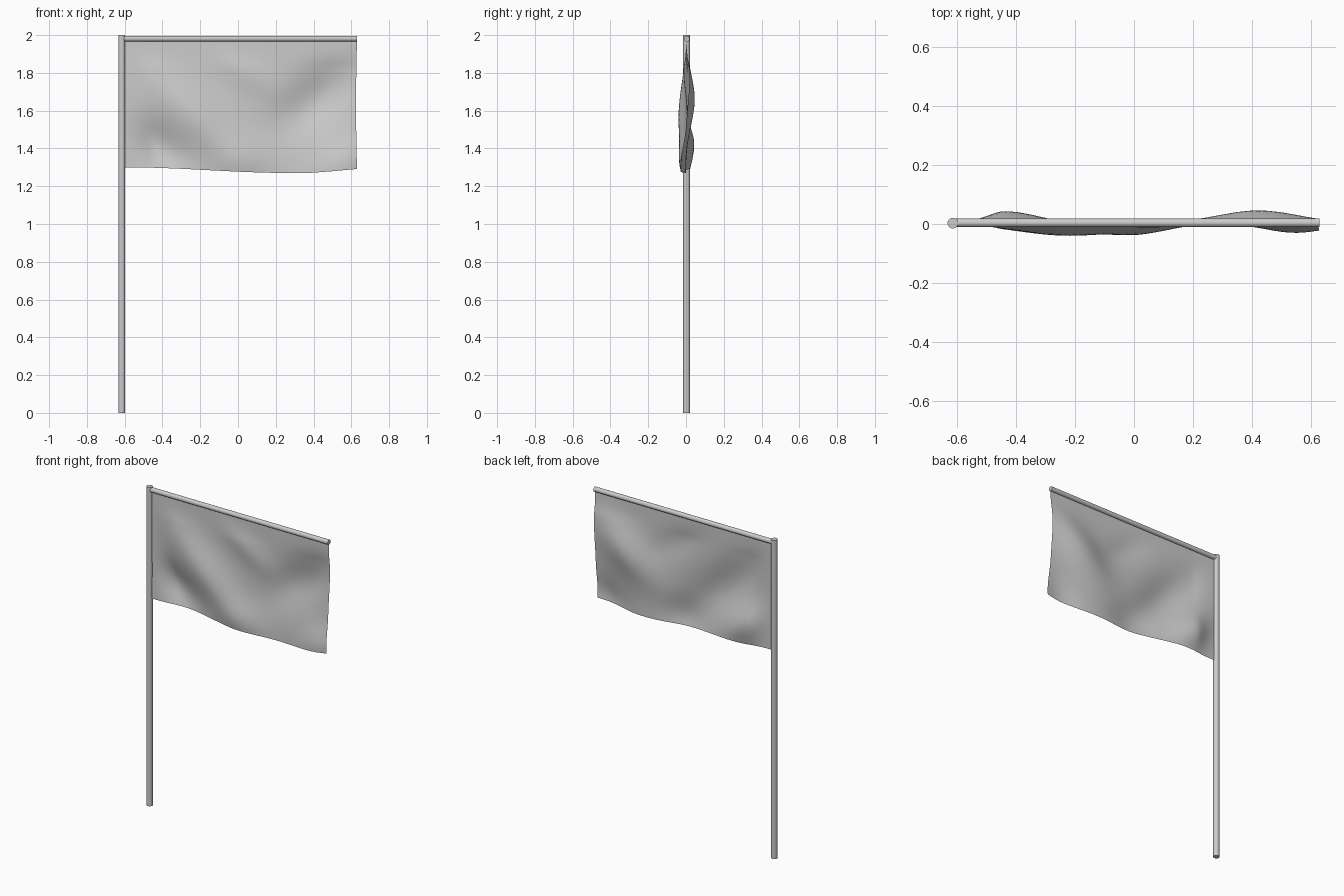
import bpy, bmesh, math

if "Cube" in bpy.data.objects:
    bpy.data.objects.remove(bpy.data.objects["Cube"])


def rod(name, loc, radius, length, rot=(0, 0, 0)):
    bpy.ops.mesh.primitive_cylinder_add(vertices=24, radius=radius, depth=length,
                                        location=loc, rotation=rot)
    ob = bpy.context.object
    ob.name = name
    bpy.ops.object.shade_smooth_by_angle()
    return ob


# upright pole and horizontal top bar
rod("pole", (-0.615, 0.003, 1.0), 0.018, 2.0)
rod("top_bar", (0.01, 0.004, 1.981), 0.015, 1.24, (0, math.pi / 2, 0))

# cloth folds: centre x, centre z, half length, half width, tilt, depth in y
FOLDS = [
    (-0.22, 1.56, 0.34, 0.12, -44, -0.042),
    (0.02, 1.33, 0.16, 0.12, 0, -0.022),
    (-0.44, 1.42, 0.20, 0.10, -40, 0.042),
    (0.42, 1.66, 0.24, 0.13, 40, 0.044),
    (0.55, 1.31, 0.16, 0.12, 35, -0.032),
    (0.05, 1.80, 0.20, 0.08, -35, -0.014),
]


def fold_depth(x, z):
    y = 0
    for cx, cz, a, b, tilt, depth in FOLDS:
        t = math.radians(tilt)
        u = (x - cx) * math.cos(t) + (z - cz) * math.sin(t)
        v = (z - cz) * math.cos(t) - (x - cx) * math.sin(t)
        y += depth * math.exp(-(u / a) ** 2 - (v / b) ** 2)
    return y


# hanging cloth, pinned along the pole and the bar
bm = bmesh.new()
bmesh.ops.create_grid(bm, x_segments=48, y_segments=30, size=0.5)
for v in bm.verts:
    s, t = v.co.x + 0.5, 0.5 - v.co.y
    bottom = 1.30 - 0.03 * math.sin(math.pi * min(1, s / 1.45)) ** 2 + 0.012 * max(0, s - 0.8) / 0.2
    x = -0.602 + s * 1.232 - 0.005 * s ** 6 * math.sin(math.pi * t)
    z = 1.975 + (bottom - 1.975) * t
    pin = min(1, s / 0.12) * min(1, t / 0.2)
    v.co = (x, 0.002 + fold_depth(x, z) * pin, z)
for f in bm.faces:
    f.smooth = True
mesh = bpy.data.meshes.new("flag_cloth")
bm.to_mesh(mesh)
bm.free()
bpy.context.collection.objects.link(bpy.data.objects.new("flag_cloth", mesh))
